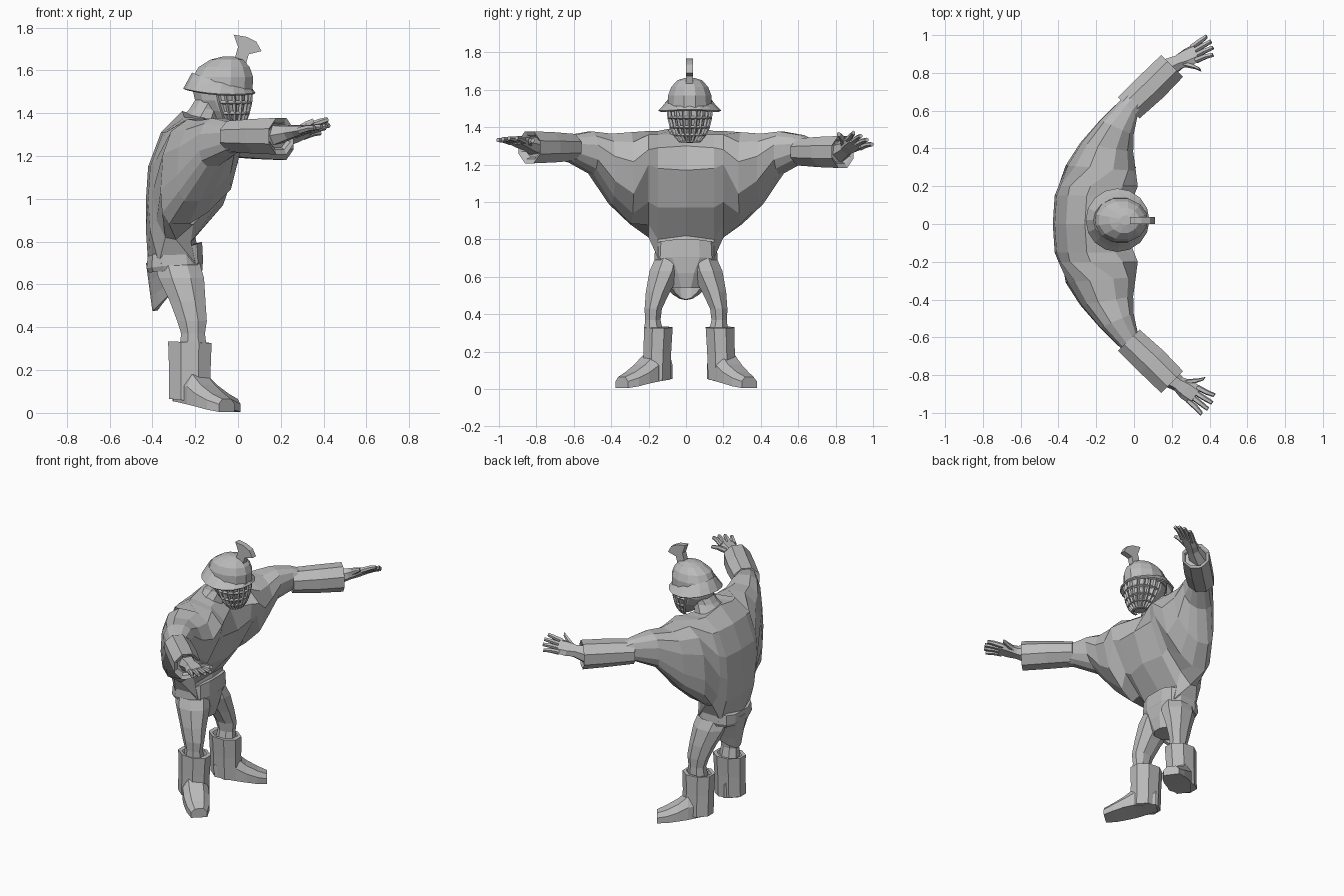
import bpy, bmesh
from math import sin, cos, pi, radians
from mathutils import Vector, Matrix

if "Cube" in bpy.data.objects:
    bpy.data.objects.remove(bpy.data.objects["Cube"])

grey = bpy.data.materials.new("plain grey")
grey.use_nodes = True
COLOUR = (0.5, 0.5, 0.5, 1)
grey.diffuse_color = COLOUR
grey.node_tree.nodes["Principled BSDF"].inputs["Base Color"].default_value = COLOUR


def loft(name, rings, closed=True, caps=True, matrix=None):
    """Skin a row of point rings into one flat-shaded object."""
    bm = bmesh.new()
    rows = [[bm.verts.new(p) for p in ring] for ring in rings]
    n = len(rows[0])
    for a, b in zip(rows, rows[1:]):
        for i in range(n if closed else n - 1):
            j = (i + 1) % n
            bm.faces.new((a[i], a[j], b[j], b[i]))
    if closed and caps:
        bm.faces.new(rows[0])
        bm.faces.new(rows[-1])
    if matrix:
        bm.transform(matrix)
    bmesh.ops.recalc_face_normals(bm, faces=bm.faces)
    mesh = bpy.data.meshes.new(name)
    bm.to_mesh(mesh)
    bm.free()
    mesh.materials.append(grey)
    obj = bpy.data.objects.new(name, mesh)
    bpy.context.collection.objects.link(obj)
    return obj


def bend(value, power):
    """Signed power, for squarer ovals."""
    return abs(value) ** power * (1 if value > 0 else -1)


def oval(x, y, z, rx, ry, n=10, tilt=0.0, power=1.0):
    """Horizontal oval; tilt lifts its front edge."""
    angles = [2 * pi * (i + 0.5) / n for i in range(n)]
    return [(x + rx * bend(cos(a), power), y + ry * bend(sin(a), power), z + tilt * cos(a))
            for a in angles]


def upright(front, back, low, high, lean=0.0, n=12, start=-0.58 * pi, power=0.8):
    """Upright oval between a front and a back point (x, y); lean pulls its underside back."""
    f, b = Vector(front), Vector(back)
    mid, half, ring = (f + b) / 2, (f - b) / 2, []
    for i in range(n):
        a = start + 2 * pi * i / n
        p = mid + half * bend(cos(a), power)
        pull = lean * max(0, -sin(a)) * (1 + .6 * cos(a))
        ring.append((p.x - pull, p.y, (low + high) / 2 + (high - low) / 2 * bend(sin(a), power)))
    return ring


def slab(x, y, z, wide, tall):
    """Six-sided cross-section facing along x."""
    shape = [(-1, 0), (-.6, 1), (.6, 1), (1, 0), (.6, -1), (-.6, -1)]
    return [(x, y + wide * u, z + tall * v) for u, v in shape]


def flip(ring):
    return [(x, -y, z) for x, y, z in ring]


# Torso and upper arms, lofted from arm to arm
middle = [(-.17, .7), (-.2, .82), (-.07, .97), (0, 1.17), (-.06, 1.3), (-.14, 1.36),
          (-.26, 1.41), (-.36, 1.31), (-.42, 1.15), (-.43, 1), (-.43, .85), (-.42, .7)]
waist = [(-.2, .7), (-.22, .8), (-.1, .97), (-.01, 1.18), (0, 1.29), (-.1, 1.36),
         (-.25, 1.38), (-.35, 1.31), (-.41, 1.15), (-.42, 1), (-.41, .85), (-.37, .7)]
flank = [(-.29, .81), (-.21, .88), (-.1, 1), (.005, 1.2), (.02, 1.28), (-.06, 1.36),
         (-.23, 1.38), (-.34, 1.31), (-.39, 1.17), (-.4, 1.03), (-.38, .9), (-.34, .82)]
side = [
    [(x, .15, z) for x, z in waist],
    [(x, .2, z) for x, z in flank],
    upright((.015, .28), (-.355, .31), .875, 1.38, .11),
    upright((0, .38), (-.28, .43), .985, 1.37, .08),
    upright((0, .47), (-.18, .55), 1.15, 1.38, .03),
    upright((.02, .57), (-.07, .66), 1.21, 1.36),
    upright((.05, .61), (-.03, .7), 1.22, 1.34),
]
loft("torso_and_upper_arms",
     [flip(r) for r in reversed(side)] + [[(x, 0, z) for x, z in middle]] + side)

# Belt, hips and rear flap
loft("belt", [oval(-.295, 0, z, .13 + grow, .168 + grow, 12, tilt, .65)
              for z, grow, tilt in ((.665, -.005, .01), (.69, .005, .015), (.765, 0, .035))])
loft("hips", [oval(-.285, 0, .7, .125, .165, 10, 0, .7), oval(-.275, 0, .62, .11, .14),
              oval(-.265, 0, .54, .08, .085)])
flap = []
for t in (0, .35, .7, 1):
    row = []
    for u in (-1, -.67, -.33, 0, .33, .67, 1):
        low = .475 + .07 * u * u
        row.append((-.43 + .07 * u * u + .03 * t, .165 * u * (1 - .35 * t), .7 + (low - .7) * t))
    flap.append(row)
plate = loft("rear_flap", flap, closed=False)
plate.modifiers.new("thickness", "SOLIDIFY").thickness = .025

# Legs, boots, gauntlets and hands for each side
leg = [(.7, -.285, .09, .115, .08), (.63, -.265, .11, .115, .092), (.52, -.235, .15, .09, .07),
       (.43, -.215, .175, .075, .05), (.37, -.21, .178, .06, .045), (.3, -.21, .172, .07, .055)]
foot = [(-.075, .055, .045, .18), (.06, .04, .08, .18), (.12, .03, .08, .13),
        (.19, .015, .07, .09), (.25, .005, .05, .065)]
for s, label in ((1, "left"), (-1, "right")):
    sided = Matrix.Diagonal((1, s, 1, 1))
    loft(label + "_leg", [oval(x, y, z, rx, ry, 8) for z, x, y, rx, ry in leg], matrix=sided)

    # Both boots stand a little to the model's left
    shift = Matrix.Translation((0, .017, 0)) @ sided
    loft(label + "_boot_shaft", [oval(-.225, .175, .055, .105, .08, 8, -.012),
                                 oval(-.225, .17, .2, .105, .08, 8),
                                 oval(-.225, .165, .33, .11, .083, 8, -.005),
                                 oval(-.225, .165, .33, .085, .064, 8),
                                 oval(-.225, .165, .31, .075, .06, 8)], matrix=shift)
    shoe = [[(d, -w, low), (d, w, low), (d, w, low + .6 * (top - low)), (d, .55 * w, top),
             (d, -.55 * w, top), (d, -w, low + .6 * (top - low))] for d, low, w, top in foot]
    turn = (Matrix.Translation((-.22, .175, 0))
            @ Matrix.Rotation(radians(36 if s > 0 else 48), 4, "Z"))
    loft(label + "_boot_foot", shoe, matrix=shift @ turn)

    drop = Matrix.Translation((0, 0, -.02 if s > 0 else .005))
    cuff = [((.035, .555), (-.09, .675), 1.21, 1.365), ((.16, .665), (.03, .795), 1.2, 1.375),
            ((.265, .775), (.14, .9), 1.195, 1.38), ((.25, .775), (.14, .885), 1.22, 1.36),
            ((.23, .765), (.14, .86), 1.23, 1.35)]
    loft(label + "_gauntlet", [upright(*c, n=8, start=pi / 8, power=1) for c in cuff],
         matrix=drop @ sided)

    # Hand modelled along x, then placed at the wrist
    place = (drop @ sided @ Matrix.Translation((.205, .84 if s > 0 else .825, 1.3))
             @ Matrix.Rotation(radians(28 if s > 0 else 35), 4, "Z")
             @ Matrix.Rotation(radians(-15 if s > 0 else -8), 4, "Y")
             @ Matrix.Rotation(radians(-32 if s > 0 else -5), 4, "X"))
    loft(label + "_palm", [slab(-.06, 0, 0, .06, .05), slab(.04, 0, 0, .042, .032),
                           slab(.09, 0, 0, .055, .026), slab(.15, 0, 0, .055, .017)],
         matrix=place)
    for k in range(4):
        spread = (k - 1.5) / 1.5
        reach = .25 - .02 * abs(spread)
        loft(label + "_finger", [slab(.13, .042 * spread, 0, .015, .015),
                                 slab(.19, .05 * spread, .004, .014, .013),
                                 slab(reach, .06 * spread, 0, .011, .01)], matrix=place)
    loft(label + "_thumb", [slab(.06, -.025, 0, .02, .018), slab(.11, -.07, 0, .016, .014),
                            slab(.135, -.1, -.005, .012, .011)], matrix=place)

# Neck and face
loft("neck", [oval(-.2, 0, 1.34, .11, .12), oval(-.155, .01, 1.42, .075, .08),
              oval(-.11, .02, 1.5, .07, .075)])
loft("face", [oval(x, .02, z, rx, ry, 12) for z, x, rx, ry in
              ((1.33, -.035, .035, .045), (1.37, -.05, .072, .08), (1.41, -.062, .1, .097),
               (1.46, -.077, .128, .109), (1.53, -.083, .138, .115))])

# Barred visor
bars = []
for z, x, rx, ry in ((1.325, -.03, .04, .05), (1.36, -.037, .068, .08), (1.4, -.045, .09, .098),
                     (1.45, -.055, .112, .11), (1.51, -.065, .125, .116)):
    angles = [radians(-105 + 17.5 * i) for i in range(13)]
    bars.append([(x + rx * cos(a), .02 + ry * sin(a), z) for a in angles])
visor = loft("visor_bars", bars, closed=False)
wire = visor.modifiers.new("bars", "WIREFRAME")
wire.thickness = .019
wire.use_boundary = True

# Helmet dome, flared brim and crest
loft("helmet_dome", [oval(x, .02, z, rx, ry, 12) for z, x, rx, ry in
                     ((1.505, -.075, .148, .122), (1.57, -.07, .145, .12),
                      (1.615, -.065, .124, .102), (1.65, -.052, .08, .07),
                      (1.664, -.045, .03, .026))])
brim = []
for t in (0, .5, 1):
    ring = []
    for i in range(16):
        a = 2 * pi * i / 16
        rear = .5 - .5 * cos(a)
        inner, outer = 1.515 + .075 * rear ** 1.5, 1.495 - .015 * sin(a) ** 2 + .02 * rear
        ring.append((-.074 - .013 * t + (.141 + .028 * t) * cos(a),
                     .02 + (.118 + .05 * t) * sin(a), inner + (outer - inner) * t))
    brim.append(ring)
edge = loft("helmet_brim", brim, caps=False)
edge.modifiers.new("thickness", "SOLIDIFY").thickness = .01
fan = [(-.02, 1.64), (.035, 1.62), (.05, 1.675), (.11, 1.69), (.085, 1.735),
       (.04, 1.757), (-.02, 1.767), (0, 1.71)]
loft("helmet_crest", [[(x, y, z) for x, z in fan] for y in (0, .038)])
